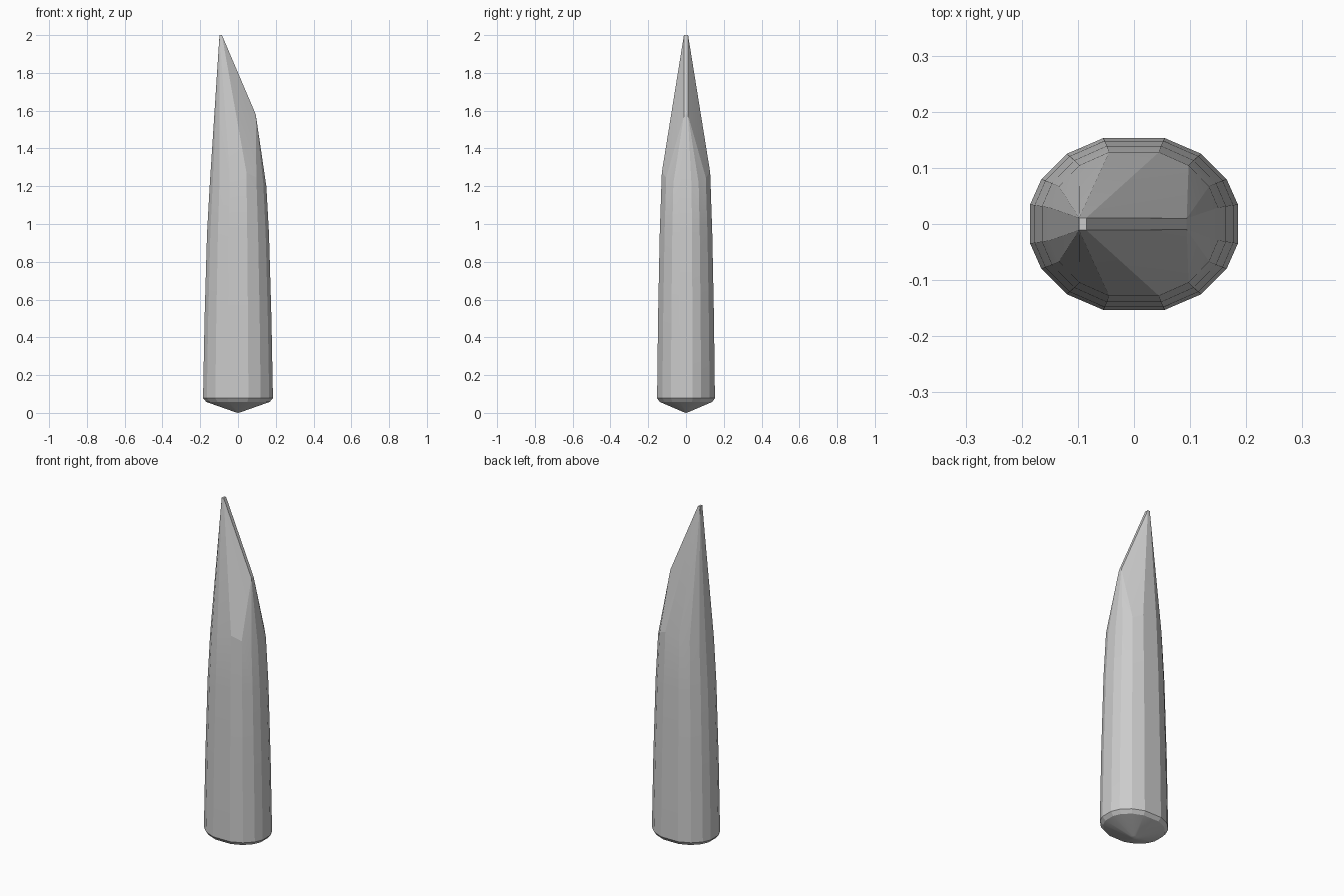
import bpy, bmesh

if "Cube" in bpy.data.objects:
    bpy.data.objects.remove(bpy.data.objects["Cube"])

# Quarter of the 16-sided oval section, mirrored to all quadrants
QUARTER = [(0.185, 0.035), (0.165, 0.08), (0.12, 0.125), (0.055, 0.153)]


def ring(bm, z, rx, ry, dip=0.0):
    """Add section points; dip lowers the ring towards its left and right ends."""
    for x, y in QUARTER:
        for sx in (-1, 1):
            for sy in (-1, 1):
                bm.verts.new((sx * x * rx / 0.185, sy * y * ry / 0.153,
                              z - dip * (x / 0.185) ** 2))


bm = bmesh.new()

# Shallow pointed butt end
ring(bm, 0.005, 0.018, 0.015)
ring(bm, 0.058, 0.168, 0.139)
# Tapering shaft
for z, rx, ry, dip in [(0.078, 0.185, 0.153, 0), (0.5, 0.177, 0.148, 0),
                       (0.95, 0.164, 0.139, 0), (1.28, 0.150, 0.128, 0.08)]:
    ring(bm, z, rx, ry, dip)
# Slanted wedge ridge and narrow tip
for y in (-0.01, 0.01):
    bm.verts.new((0.094, y, 1.58))
    bm.verts.new((-0.085, y * 1.1, 2.0))
    bm.verts.new((-0.098, y * 1.1, 2.0))
bm.verts.new((0, 0, 0))

# The stake is convex, so a hull skins every section
res = bmesh.ops.convex_hull(bm, input=bm.verts[:])
loose = [v for v in bm.verts if not v.link_faces]
bmesh.ops.delete(bm, geom=loose, context='VERTS')
bmesh.ops.recalc_face_normals(bm, faces=bm.faces[:])

mesh = bpy.data.meshes.new("wooden_stake")
bm.to_mesh(mesh)
bm.free()
stake = bpy.data.objects.new("wooden_stake", mesh)
bpy.context.collection.objects.link(stake)
bpy.context.view_layer.objects.active = stake
stake.select_set(True)
bpy.ops.object.shade_smooth_by_angle(angle=0.2)
